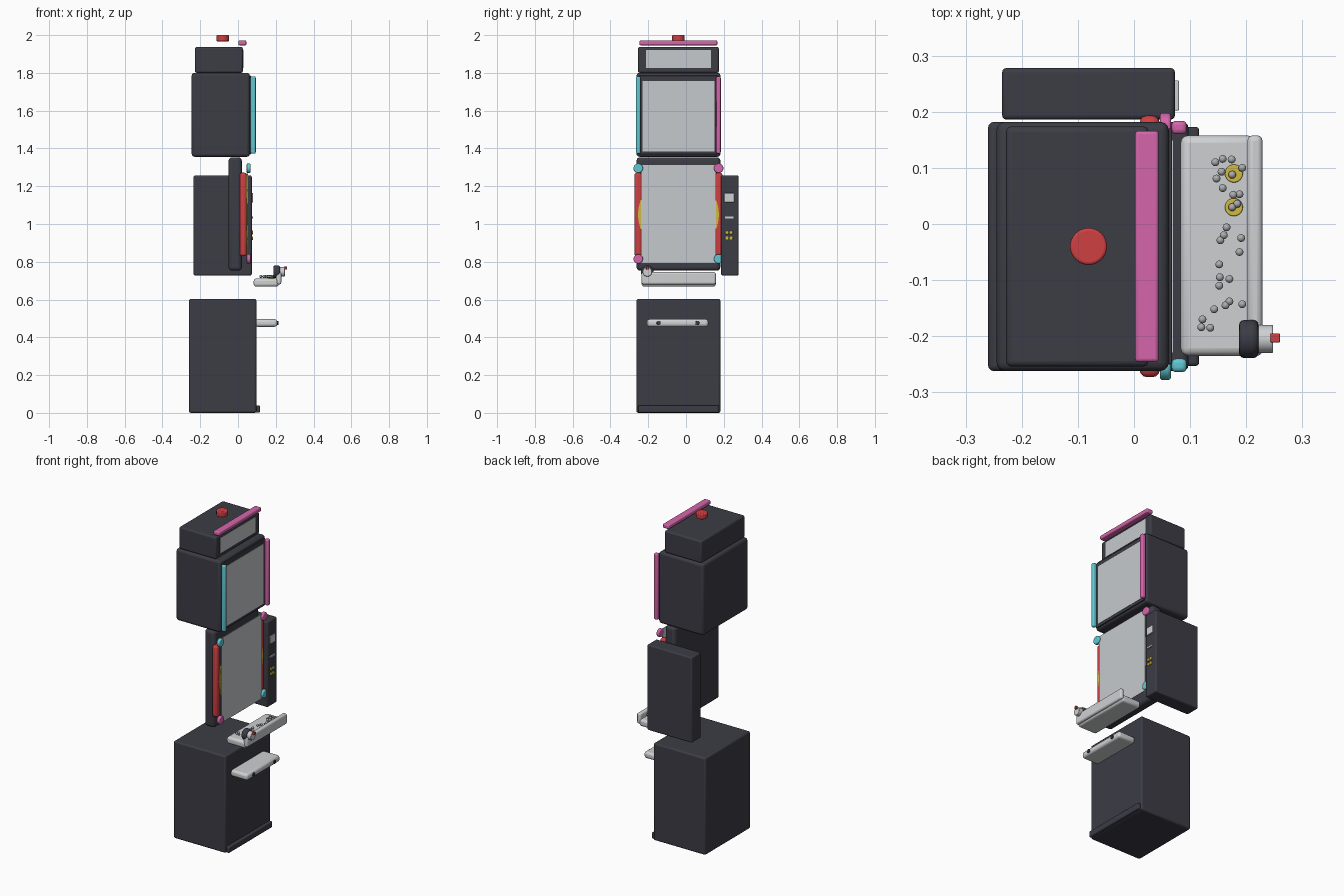
import bpy
import math
from mathutils import Vector

default_cube = bpy.data.objects.get("Cube")
if default_cube:
    bpy.data.objects.remove(default_cube, do_unlink=True)


def make_material(name, red, green, blue):
    material = bpy.data.materials.new(name)
    material.use_nodes = True
    colour = (red, green, blue, 1)
    material.diffuse_color = colour
    material.node_tree.nodes["Principled BSDF"].inputs["Base Color"].default_value = colour
    return material


DARK = make_material("charcoal", .045, .045, .06)
GLASS = make_material("pale screen", .56, .59, .61)
METAL = make_material("light metal", .62, .63, .64)
BALL = make_material("steel ball", .4, .41, .42)
RED = make_material("red", .62, .05, .055)
CYAN = make_material("cyan", .12, .57, .64)
MAGENTA = make_material("magenta", .66, .13, .4)
YELLOW = make_material("yellow", .64, .5, .05)


def finish(obj, name, material, bevel=0, segments=3):
    """Name, colour, round and shade the active object."""
    obj.name = name
    obj.data.materials.append(material)
    if bevel:
        modifier = obj.modifiers.new("rounded edges", 'BEVEL')
        modifier.width = bevel
        modifier.segments = segments
        modifier.limit_method = 'ANGLE'
    bpy.ops.object.shade_smooth_by_angle(angle=math.radians(35))
    return obj


def box(name, xs, ys, zs, material, bevel=0):
    low, high = (Vector(corner) for corner in zip(xs, ys, zs))
    bpy.ops.mesh.primitive_cube_add(size=1, location=(low + high) / 2)
    obj = bpy.context.object
    obj.scale = high - low
    bpy.ops.object.transform_apply(location=False, rotation=False, scale=True)
    return finish(obj, name, material, bevel)


def disc(name, start, end, radius, material, bevel=0, sides=32):
    """Cylinder running between two points."""
    start, end = Vector(start), Vector(end)
    axis = end - start
    bpy.ops.mesh.primitive_cylinder_add(vertices=sides, radius=radius, depth=axis.length,
                                        location=(start + end) / 2,
                                        rotation=axis.to_track_quat('Z', 'Y').to_euler())
    return finish(bpy.context.object, name, material, bevel)


MIDDLE = -.04  # the stack is symmetrical about this y


def across(half_width):
    return (MIDDLE - half_width, MIDDLE + half_width)


# Lower cabinet with kick plate and card shelf
box("lower_cabinet", (-.26, .097), across(.222), (0, .603), DARK, .01)
box("kick_plate", (.08, .116), across(.213), (.002, .04), DARK, .006)
box("shelf", (.09, .208), (-.207, .118), (.456, .496), METAL, .014)
for y in (-.145, .06):
    disc("shelf_stud", (.19, y, .476), (.214, y, .476), .011, DARK, .003, sides=20)

# Playfield panel with glass, centre disc, side bars and corner lamps
box("playfield_panel", (-.05, .02), across(.222), (.753, 1.353), DARK, .018)
box("playfield_glass", (.05, .054), across(.198), (.79, 1.315), GLASS)
disc("centre_disc", (.043, MIDDLE, 1.05), (.049, MIDDLE, 1.05), .214, YELLOW, sides=64)
for side, top_lamp, bottom_lamp in ((-1, CYAN, MAGENTA), (1, MAGENTA, CYAN)):
    bar_y = MIDDLE + side * .213
    box("side_bar", (.01, .046), (bar_y - .02, bar_y + .02), (.83, 1.272), RED, .013)
    for z, colour in ((1.295, top_lamp), (.815, bottom_lamp)):
        disc("corner_lamp", (.046, bar_y, z), (.066, bar_y, z), .025, colour, .005)

# Side control unit with card reader, slot and buttons
box("side_unit", (-.235, .073), (.186, .278), (.727, 1.257), DARK, .008)
box("reader_plate", (.072, .08), (.202, .256), (1.115, 1.163), METAL, .002)
box("reader_slot", (.072, .08), (.206, .252), (1.029, 1.039), METAL)
for y in (.217, .238):
    for z in (.925, .955):
        disc("button", (.07, y, z), (.08, y, z), .01, YELLOW, .002, sides=20)

# Ball tray: flat base, raised lip and yellow cups
box("tray_base", (.083, .215), (-.235, .158), (.668, .711), METAL, .014)
box("tray_lip", (.202, .229), (-.235, .158), (.68, .745), METAL, .01)
for y in (.03, .09):
    disc("tray_cup", (.178, y, .705), (.178, y, .716), .016, YELLOW, .002)

# Launch knob on the tray corner
KNOB_Y, KNOB_Z = -.205, .747
disc("knob_collar", (.187, KNOB_Y, KNOB_Z), (.222, KNOB_Y, KNOB_Z), .034, DARK, .01)
disc("knob_handle", (.215, KNOB_Y, KNOB_Z), (.248, KNOB_Y, KNOB_Z), .025, METAL, .003)
box("knob_pointer", (.243, .26), (-.211, -.195), (.758, .774), RED, .002)

# Loose balls, as (x, y) in hundredths
BALLS = ((14.5, 11), (15.8, 11.6), (17.4, 11.5), (19.3, 10), (14.7, 8.1), (15.6, 9.3),
         (17.5, 8.8), (15.8, 6.4), (17.7, 5.2), (18.8, 5.3), (17.5, 3), (18.4, 3.6),
         (16.5, -.6), (16, -2), (15.4, -2.9), (19.1, -2.5), (18.8, -5), (15.2, -7.2),
         (15.3, -9.5), (17, -9.8), (15.2, -11), (12.2, -17), (12, -18.4), (13.6, -18.5),
         (14.3, -15.2), (16.3, -14.5), (17, -13.8), (19.3, -14.3))
for x, y in BALLS:
    bpy.ops.mesh.primitive_uv_sphere_add(segments=16, ring_count=10, radius=.007,
                                         location=(x / 100, y / 100, .722))
    finish(bpy.context.object, "steel_ball", BALL)

# Upper screen box with light tubes
box("screen_box", (-.245, .062), across(.222), (1.356, 1.8), DARK, .015)
box("screen_frame", (.055, .068), across(.21), (1.368, 1.785), DARK, .003)
box("main_screen", (.066, .07), across(.19), (1.385, 1.757), GLASS)
for side, colour in ((-1, CYAN), (1, MAGENTA)):
    tube_y = MIDDLE + side * .212
    box("light_tube", (.067, .094), (tube_y - .012, tube_y + .012), (1.372, 1.782), colour, .008)

# Topper box with screen, light bar and beacon
box("topper_box", (-.228, .026), across(.214), (1.8, 1.937), DARK, .01)
box("topper_screen", (.024, .028), across(.173), (1.825, 1.92), GLASS)
box("topper_light_bar", (.002, .044), across(.206), (1.946, 1.971), MAGENTA, .006)
disc("beacon", (-.081, MIDDLE, 1.967), (-.081, MIDDLE, 2), .033, RED, .005)
